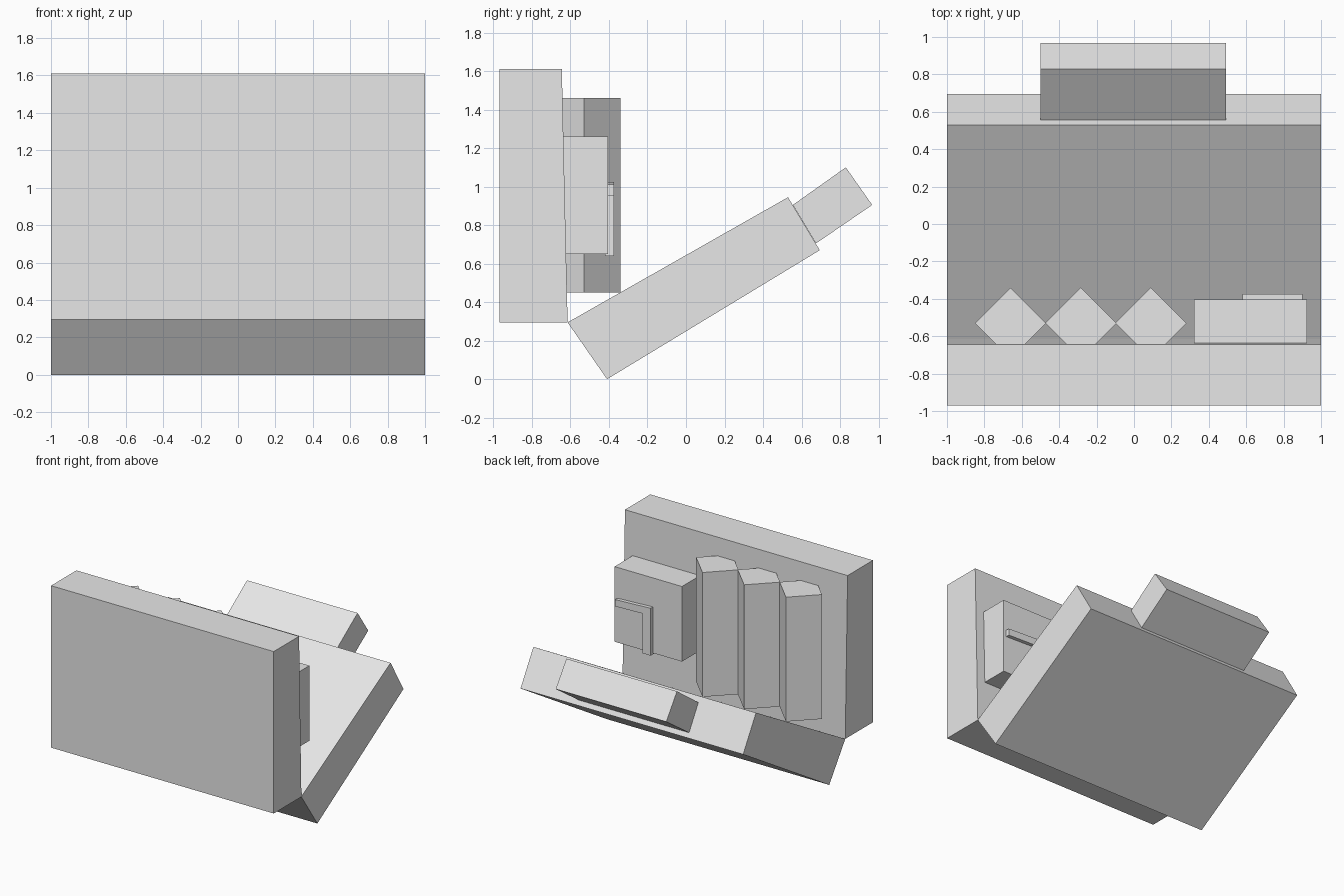
import bpy
import bmesh
from mathutils import Vector

cube = bpy.data.objects.get("Cube")
if cube:
    bpy.data.objects.remove(cube, do_unlink=True)

# One plain grey for everything
grey = bpy.data.materials.new("plain grey")
grey.use_nodes = True
colour = (0.8, 0.8, 0.8, 1)
grey.diffuse_color = colour
grey.node_tree.nodes["Principled BSDF"].inputs["Base Color"].default_value = colour


def extrude(name, outline, offset):
    """Solid made by sweeping a flat outline along an offset."""
    bm = bmesh.new()
    face = bm.faces.new([bm.verts.new(p) for p in outline])
    swept = bmesh.ops.extrude_face_region(bm, geom=[face], use_keep_orig=True)
    moved = [v for v in swept["geom"] if isinstance(v, bmesh.types.BMVert)]
    bmesh.ops.translate(bm, verts=moved, vec=Vector(offset))
    bmesh.ops.recalc_face_normals(bm, faces=bm.faces)
    mesh = bpy.data.meshes.new(name)
    bm.to_mesh(mesh)
    bm.free()
    mesh.materials.append(grey)
    obj = bpy.data.objects.new(name, mesh)
    bpy.context.collection.objects.link(obj)
    return obj


def side_profile(name, x0, x1, points):
    """Sweep a (y, z) profile across the width."""
    return extrude(name, [(x0, y, z) for y, z in points], (x1 - x0, 0, 0))


# Upright case, with a slightly sloping inner wall
side_profile("case_body", -1, 1,
             [(-0.97, 0.295), (-0.615, 0.295), (-0.645, 1.61), (-0.97, 1.61)])

# Open lid hinged at the lower edge, and the block on its far end
side_profile("open_lid", -1, 1,
             [(-0.615, 0.295), (-0.41, 0.0), (0.695, 0.67), (0.53, 0.945)])
side_profile("lid_block", -0.5, 0.493,
             [(0.555, 0.905), (0.83, 1.10), (0.967, 0.905), (0.675, 0.705)])

# Row of three upright diamond-section columns set into the wall
radius, centre_y = 0.19, -0.53
for i, x in enumerate((-0.66, -0.284, 0.09)):
    diamond = [(x + radius, centre_y, 0.45), (x, centre_y + radius, 0.45),
               (x - radius, centre_y, 0.45), (x, centre_y - radius, 0.45)]
    extrude(f"column_{i + 1}", diamond, (0, 0, 1.01))

# Square box beside the columns
side_profile("inner_box", 0.32, 0.925,
             [(-0.7, 0.65), (-0.405, 0.65), (-0.405, 1.26), (-0.7, 1.26)])

# Angled handle on the box: a slightly tilted bar and a leg
bar = [(0.58, 0.965), (0.90, 0.955), (0.90, 1.01), (0.58, 1.025)]
leg = [(0.58, 0.64), (0.655, 0.64), (0.655, 1.0), (0.58, 1.015)]
for name, points in (("handle_bar", bar), ("handle_leg", leg)):
    extrude(name, [(x, -0.42, z) for x, z in points], (0, 0.045, 0))
